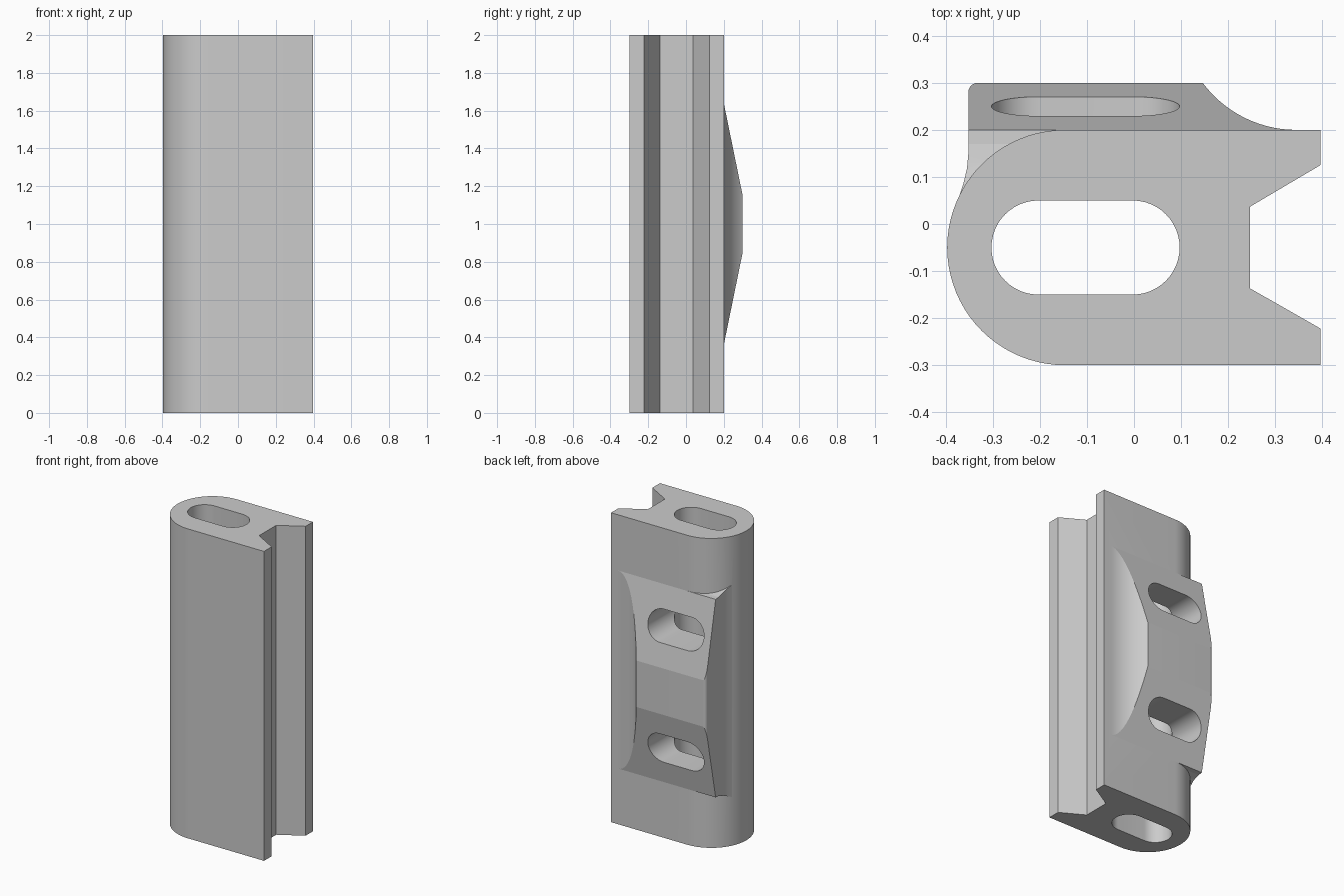
import bpy, bmesh, math
from mathutils import Vector

old = bpy.data.objects.get("Cube")
if old:
    bpy.data.objects.remove(old, do_unlink=True)

grey = bpy.data.materials.new("plain grey")
grey.use_nodes = True
COLOUR = (0.6, 0.6, 0.6, 1)
grey.diffuse_color = COLOUR
grey.node_tree.nodes["Principled BSDF"].inputs["Base Color"].default_value = COLOUR


def arc(cx, cy, r, a, b, n):
    """Points on an arc from angle a to b in degrees."""
    angles = [math.radians(a + (b - a) * i / n) for i in range(n + 1)]
    return [(cx + r * math.cos(t), cy + r * math.sin(t)) for t in angles]


def slot(cx, cy, half, r):
    """Rounded slot outline lying along the first axis."""
    return arc(cx + half, cy, r, -90, 90, 24) + arc(cx - half, cy, r, 90, 270, 24)


def prism(name, outline, place, start, end):
    """Extrude an outline; place(u, v, w) puts it into the model's axes."""
    bm = bmesh.new()
    face = bm.faces.new([bm.verts.new(place(u, v, start)) for u, v in outline])
    shift = Vector(place(0, 0, end)) - Vector(place(0, 0, start))
    moved = bmesh.ops.extrude_face_region(bm, geom=[face])["geom"]
    bmesh.ops.translate(bm, vec=shift,
                        verts=[g for g in moved if isinstance(g, bmesh.types.BMVert)])
    if not face.is_valid or len(bm.faces) < len(outline) + 2:
        bm.faces.new([v for v in bm.verts[:len(outline)]])
    bmesh.ops.recalc_face_normals(bm, faces=bm.faces[:])
    mesh = bpy.data.meshes.new(name)
    bm.to_mesh(mesh)
    bm.free()
    mesh.materials.append(grey)
    obj = bpy.data.objects.new(name, mesh)
    bpy.context.collection.objects.link(obj)
    return obj


def combine(target, other, operation):
    """Apply a boolean and discard the helper."""
    mod = target.modifiers.new("combine", 'BOOLEAN')
    mod.operation = operation
    mod.solver = 'EXACT'
    mod.object = other
    bpy.context.view_layer.objects.active = target
    bpy.ops.object.modifier_apply(modifier=mod.name)
    bpy.data.objects.remove(other, do_unlink=True)


def along_x(u, v, w):
    return (w, u, v)


def along_y(u, v, w):
    return (u, w, v)


def along_z(u, v, w):
    return (u, v, w)


# Main bar: round on one side, flared groove on the other
bar = arc(-0.147, -0.05, 0.25, 90, 270, 40)
bar += [(0.396, -0.3), (0.396, -0.222), (0.247, -0.137),
        (0.247, 0.037), (0.396, 0.125), (0.396, 0.2)]
body = prism("clamp_body", bar, along_z, 0, 2)

# Raised back pad: rounded corner, concave sweep, small fillet onto the bar
pad_plan = arc(-0.332, 0.28, 0.02, 180, 90, 12)
pad_plan += arc(0.345, 0.448, 0.248, 216.6, 270, 14)
pad_plan += [(0.345, 0.17), (-0.1, 0.1), (-0.36, 0.05),
             (-0.371, 0.061), (-0.362, 0.088), (-0.355, 0.118), (-0.352, 0.15)]
pad = prism("back_pad", pad_plan, along_z, 0.1, 1.9)

# Side outline of the pad, mirrored about mid-height
upper = [(0.3, 1.15), (0.2, 1.64), (0.17, 1.643), (0.13, 1.655), (0.05, 1.69), (0, 1.69)]
side = upper + [(y, 2 - z) for y, z in reversed(upper)]
combine(pad, prism("pad_taper", side, along_x, -0.6, 0.6), 'INTERSECT')
combine(body, pad, 'UNION')

# Lengthwise hollow and the two strap slots opening into it
combine(body, prism("hollow", slot(-0.103, -0.05, 0.1, 0.1), along_z, -0.1, 2.1), 'DIFFERENCE')
for z in (0.605, 1.395):
    combine(body, prism("strap_slot", slot(-0.103, z, 0.1, 0.1), along_y, -0.045, 0.4),
            'DIFFERENCE')

# Smooth the curves, keep the edges crisp
bpy.ops.object.select_all(action='DESELECT')
body.select_set(True)
bpy.context.view_layer.objects.active = body
bpy.ops.object.shade_smooth_by_angle(angle=math.radians(10))
